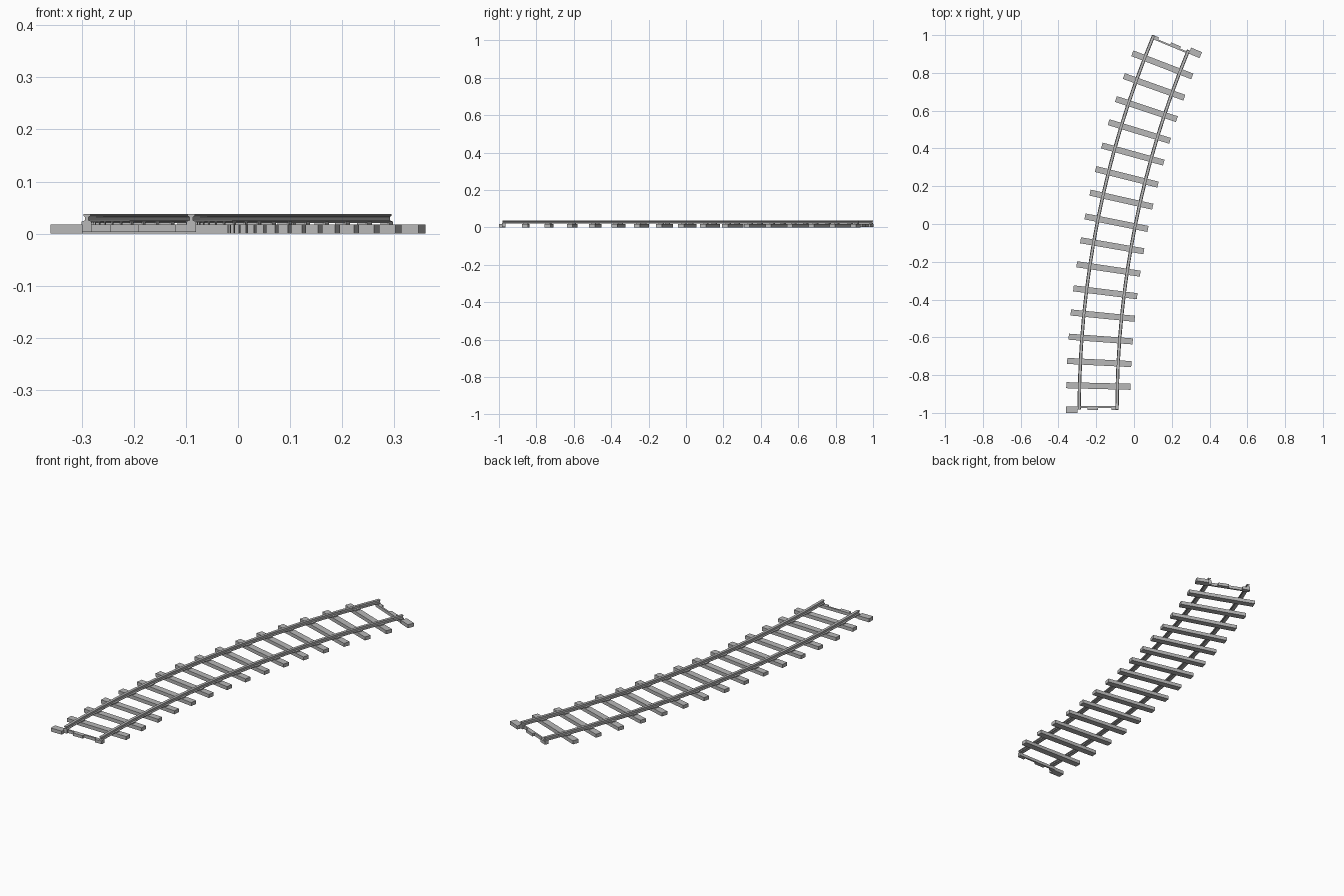
import bpy, bmesh, math
from mathutils import Matrix, Vector

if "Cube" in bpy.data.objects:
    bpy.data.objects.remove(bpy.data.objects["Cube"])

RADIUS = 5.07                    # radius of the track centre line
SWEEP = math.radians(22.5)
START = Vector((-0.19, -0.982, 0))
GAUGE = 0.1                      # rail offset from the centre line
TIES = 16                        # tie spacings along the curve

grey = bpy.data.materials.new("track grey")
grey.diffuse_color = (0.48, 0.48, 0.48, 1)
grey.use_nodes = True
grey.node_tree.nodes["Principled BSDF"].inputs["Base Color"].default_value = grey.diffuse_color


def frame(a):
    """Local frame on the curve: x to the right, y along the track."""
    centre = START + Vector((RADIUS * (1 - math.cos(a)), RADIUS * math.sin(a), 0))
    return Matrix.Translation(centre) @ Matrix.Rotation(-a, 4, 'Z')


def finish(name, bm):
    bmesh.ops.recalc_face_normals(bm, faces=bm.faces)
    mesh = bpy.data.meshes.new(name)
    bm.to_mesh(mesh)
    bm.free()
    mesh.materials.append(grey)
    obj = bpy.data.objects.new(name, mesh)
    bpy.context.collection.objects.link(obj)


def add_box(bm, mat, x0, x1, y0, y1, z0, z1):
    place = Matrix.Translation(((x0 + x1) / 2, (y0 + y1) / 2, (z0 + z1) / 2))
    size = Matrix.Diagonal((x1 - x0, y1 - y0, z1 - z0, 1))
    bmesh.ops.create_cube(bm, size=1, matrix=mat @ place @ size)


# Rails: an I-shaped profile swept along the curve
half = [(0.009, 0.0205), (0.009, 0.0235), (0.0035, 0.0255),
        (0.0035, 0.032), (0.007, 0.034), (0.007, 0.038)]
profile = half + [(-x, z) for x, z in reversed(half)]
for name, side in (("left_rail", -GAUGE), ("right_rail", GAUGE)):
    bm = bmesh.new()
    rings = []
    for i in range(TIES + 1):
        m = frame(SWEEP * i / TIES)
        rings.append([bm.verts.new(m @ Vector((side + x, 0, z))) for x, z in profile])
    n = len(profile)
    for a, b in zip(rings, rings[1:]):
        for k in range(n):
            bm.faces.new((a[k], a[(k + 1) % n], b[(k + 1) % n], b[k]))
    bm.faces.new(rings[0])
    bm.faces.new(rings[-1])
    finish(name, bm)

# Ties, each with a small chair under either rail
for i in range(1, TIES):
    m = frame(SWEEP * i / TIES)
    bm = bmesh.new()
    add_box(bm, m, -0.17, 0.17, -0.016, 0.016, 0, 0.018)
    for s in (-GAUGE, GAUGE):
        add_box(bm, m, s - 0.011, s + 0.011, -0.012, 0.012, 0.018, 0.0235)
    finish(f"tie_{i:02d}", bm)

# End connectors: half tie, thin cross strip, tabs and rail blocks
far = frame(SWEEP) @ Matrix.Rotation(math.pi, 4, 'Z')
for name, m in (("near_connector", frame(0)), ("far_connector", far)):
    bm = bmesh.new()
    add_box(bm, m, -0.17, -0.108, -0.018, 0.016, 0, 0.018)
    add_box(bm, m, -0.108, 0.108, 0.009, 0.018, 0.003, 0.018)
    add_box(bm, m, -0.055, 0.0, -0.003, 0.009, 0.003, 0.018)
    add_box(bm, m, 0.07, 0.108, -0.003, 0.009, 0.003, 0.018)
    add_box(bm, m, -0.110, -0.091, -0.001, 0.017, 0.003, 0.0235)
    add_box(bm, m, 0.091, 0.109, -0.001, 0.017, 0.003, 0.0235)
    finish(name, bm)
